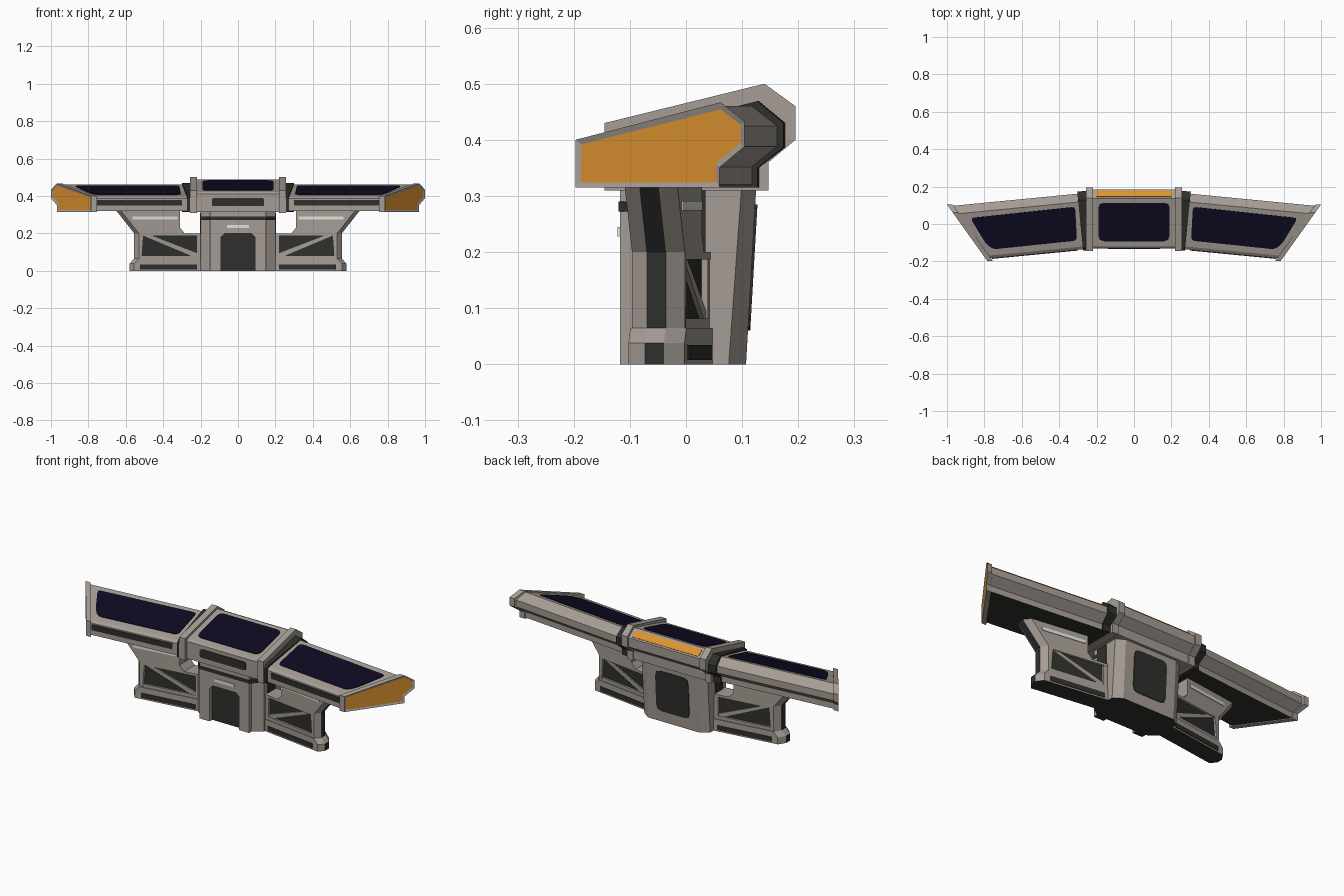
import bpy, bmesh
from mathutils import Vector, geometry

if "Cube" in bpy.data.objects:
    bpy.data.objects.remove(bpy.data.objects["Cube"])


def material(name, rgb):
    m = bpy.data.materials.new(name)
    m.diffuse_color = (*rgb, 1)
    m.use_nodes = True
    m.node_tree.nodes["Principled BSDF"].inputs["Base Color"].default_value = m.diffuse_color
    return m


BODY = material("taupe_metal", (0.38, 0.335, 0.30))
DARK = material("charcoal", (0.028, 0.028, 0.027))
ORANGE = material("orange", (0.72, 0.29, 0.03))
SCREEN = material("screen_navy", (0.004, 0.003, 0.016))
LIGHT = material("pale_light", (0.75, 0.75, 0.73))


def loft(name, sections, mats, rule=None, mirror=False, inset=None):
    """Skin closed sections and cap both ends; rule(face) gives a material index."""
    bm = bmesh.new()
    rings = [[bm.verts.new(p) for p in s] for s in sections]
    n = len(rings[0])
    mid = set()
    for k, (a, b) in enumerate(zip(rings, rings[1:])):
        for i in range(n):
            f = bm.faces.new((a[i], a[(i + 1) % n], b[(i + 1) % n], b[i]))
            if len(rings) == 4 and k == 1:
                mid.add(f)
    bm.faces.new(rings[0])
    last = bm.faces.new(rings[-1])
    bmesh.ops.recalc_face_normals(bm, faces=bm.faces)
    if rule:
        for f in bm.faces:
            f.material_index = rule(f, f in mid)
    if inset:
        bmesh.ops.inset_region(bm, faces=[last], thickness=inset)
        last.material_index = 1
        off = last.normal * -0.004
        for v in last.verts:
            v.co += off
    me = bpy.data.meshes.new(name)
    bm.to_mesh(me)
    bm.free()
    for m in mats:
        me.materials.append(m)
    ob = bpy.data.objects.new(name, me)
    bpy.context.collection.objects.link(ob)
    if mirror:
        ob.modifiers.new("mirror", 'MIRROR')
    return ob


def plate(name, pts, mat, mirror=False, t=0.003):
    """Thin flat panel centred on a planar outline."""
    pts = [Vector(p) for p in pts]
    n = geometry.normal(pts) * t
    return loft(name, [[p - n for p in pts], [p + n for p in pts]], [mat], mirror=mirror)


def rounded(pts, r):
    """Round the corners of a 2D outline."""
    out = []
    pts = [Vector(p) for p in pts]
    for i, p in enumerate(pts):
        a = p + (pts[i - 1] - p).normalized() * r
        b = p + (pts[(i + 1) % len(pts)] - p).normalized() * r
        out += [a, (a + b) / 4 + p / 2, b]
    return out


def rect(x0, x1, y0, y1):
    return [(x0, y0), (x1, y0), (x1, y1), (x0, y1)]


def bottom_dark(f, mid):
    return 1 if f.normal.z < -0.9 else 0


# ---- centre console: body, collars, screen, slot, stripe
centre = [(-.13, .315), (-.13, .41), (-.12, .421), (.135, .487),
          (.185, .45), (.185, .40), (.14, .365), (.14, .315)]
loft("centre_console", [[(x, y, z) for y, z in centre] for x in (-.23, .23)], [BODY])
collar = [(-.145, .31), (-.145, .43), (.14, .50), (.195, .46),
          (.195, .40), (.147, .36), (.147, .31)]
loft("centre_collar", [[(x, y, z) for y, z in collar] for x in (.22, .256)], [BODY], mirror=True)
plate("centre_screen", [(x, y, .421 + (y + .12) * .2588)
                        for x, y in rounded(rect(-.19, .19, -.092, .113), .03)], SCREEN)
plate("front_slot", [(x, -.131, z) for x, z in rounded(rect(-.14, .14, .345, .39), .012)], DARK)
plate("back_stripe", [(x, y, .487 - (y - .135) * .74)
                      for x, y in rect(-.2, .2, .145, .178)], ORANGE)

# ---- wings: swept cross-section, cut at a slant on the outside
SL = 0.097
wing = [(-.135, .32), (-.135, .385), (-.12, .397), (.12, .46),
        (.165, .425), (.165, .388), (.12, .352), (.12, .32)]


def wpt(x, p, z):
    return (x, p - SL * (x - .27), z)


loft("wing", [[wpt(.268 + .1 * (p + .135), p, z) for p, z in wing],
              [wpt(.775 + .63 * (p + .135), p, z) for p, z in wing]],
     [BODY, DARK], bottom_dark, True)
joint = [(-.142, .315), (-.142, .392), (-.125, .406), (.13, .469),
         (.177, .43), (.177, .387), (.13, .35), (.13, .315)]
loft("wing_joint", [[(.25, p, z) for p, z in joint],
                    [wpt(.272 + .1 * (p + .14), p, z) for p, z in joint]], [DARK], mirror=True)
outline = [(.315, .092), (.875, .032), (.795, -.10), (.755, -.135), (.305, -.088)]
plate("wing_screen", [(p.x, p.y, .397 + (p.y + SL * (p.x - .27) + .12) * .2625)
                      for p in rounded(outline, .02)], SCREEN, True)
plate("wing_vent", [wpt(x, -.136, z) for x, z in rect(.30, .76, .348, .378)], DARK, True)

# ---- slanted end caps with an orange inset panel
cap = [(-.197, .315), (-.197, .40), (.062, .467), (.104, .433),
       (.104, .388), (.06, .351), (.06, .315)]
loft("wing_end_cap", [[(.785 + .714 * (y + .197) - d, y, z) for y, z in cap]
                      for d in (.03, 0)], [BODY, ORANGE], mirror=True, inset=.013)

# ---- centre pedestal: core, front arch with recessed door, panels


def plan(front, side_b, back, z):
    half = [(.15, front), (.2, front + .035), (.2, side_b), (.155, back)]
    return [(x, y, z) for x, y in half] + [(-x, y, z) for x, y in reversed(half)]


loft("pedestal_core", [plan(-.095, .076, .107, 0), plan(-.095, .1, .126, .33)],
     [BODY, DARK], bottom_dark)
arch = [(.09, 0), (.15, 0), (.15, .325), (-.15, .325), (-.15, 0), (-.09, 0),
        (-.09, .18), (-.07, .2), (.07, .2), (.09, .18)]
loft("pedestal_arch", [[(x, y, z) for x, z in arch] for y in (-.118, -.085)],
     [BODY, DARK], bottom_dark)
plate("door", [(x, -.096, z) for x, z in rect(-.092, .092, .002, .202)], DARK)
plate("door_light", [(x, -.119, z) for x, z in rect(-.06, .06, .228, .245)], LIGHT)
band = [(.152, -.12), (.202, -.06), (.202, -.02), (-.202, -.02), (-.202, -.06), (-.152, -.12)]
loft("neck_band", [[(x, y, z) for x, y in band] for z in (.272, .29)], [DARK])
plate("back_panel", [(x, .108 + z * .0576, z)
                     for x, z in rounded(rect(-.1, .1, .06, .285), .03)], DARK)
plate("side_panel", [(.201, y, z) for y, z in rect(-.03, .035, .07, .31)], DARK, True)

# ---- side supports, angled towards the front as they run outwards


def spt(x, off, z):
    return (x, off - .003 - .14 * (x - .2), z)


def support(name, pts, half, edge=9.0, strip=2.0, mat=BODY):
    """Extrude an x-z outline; points beyond edge are pulled in to chamfer the end."""
    secs = [[spt(x - (c if x > edge else 0), o, z) for x, z in pts]
            for o, c in ((-half, .025), (-.017, 0), (.017, 0), (half, .025))]

    def rule(f, mid):
        return 1 if f.normal.z < -.9 and f.calc_center_median().z < .01 \
            or (mid and f.normal.x > strip) else 0
    loft(name, secs, [mat, DARK], rule, True)


support("support_base", [(.18, 0), (.58, 0), (.58, .038), (.555, .065), (.18, .065)],
        .05, .54, .9)
support("support_frame", [(.515, .05), (.555, .05), (.555, .2), (.65, .32), (.31, .32),
                          (.31, .23), (.285, .2), (.18, .2), (.18, .187), (.505, .187)],
        .047, .54, .6)
support("support_panel", rect(.18, .52, .05, .195), .034, mat=DARK)
support("support_sill", rect(.18, .52, .06, .082), .045)
support("support_inner_bar", rect(.19, .222, .06, .195), .045)
support("support_brace", [(.222, .08), (.25, .08), (.505, .187), (.46, .187), (.222, .095)], .042)
for side, s in (("front", -1), ("back", 1)):
    plate("support_light_" + side, [spt(x, s * .047, z) for x, z in rect(.325, .565, .274, .291)],
          LIGHT, True)
    plate("base_panel_" + side, [spt(x, s * .05, z) for x, z in rect(.22, .52, .008, .034)],
          DARK, True)
